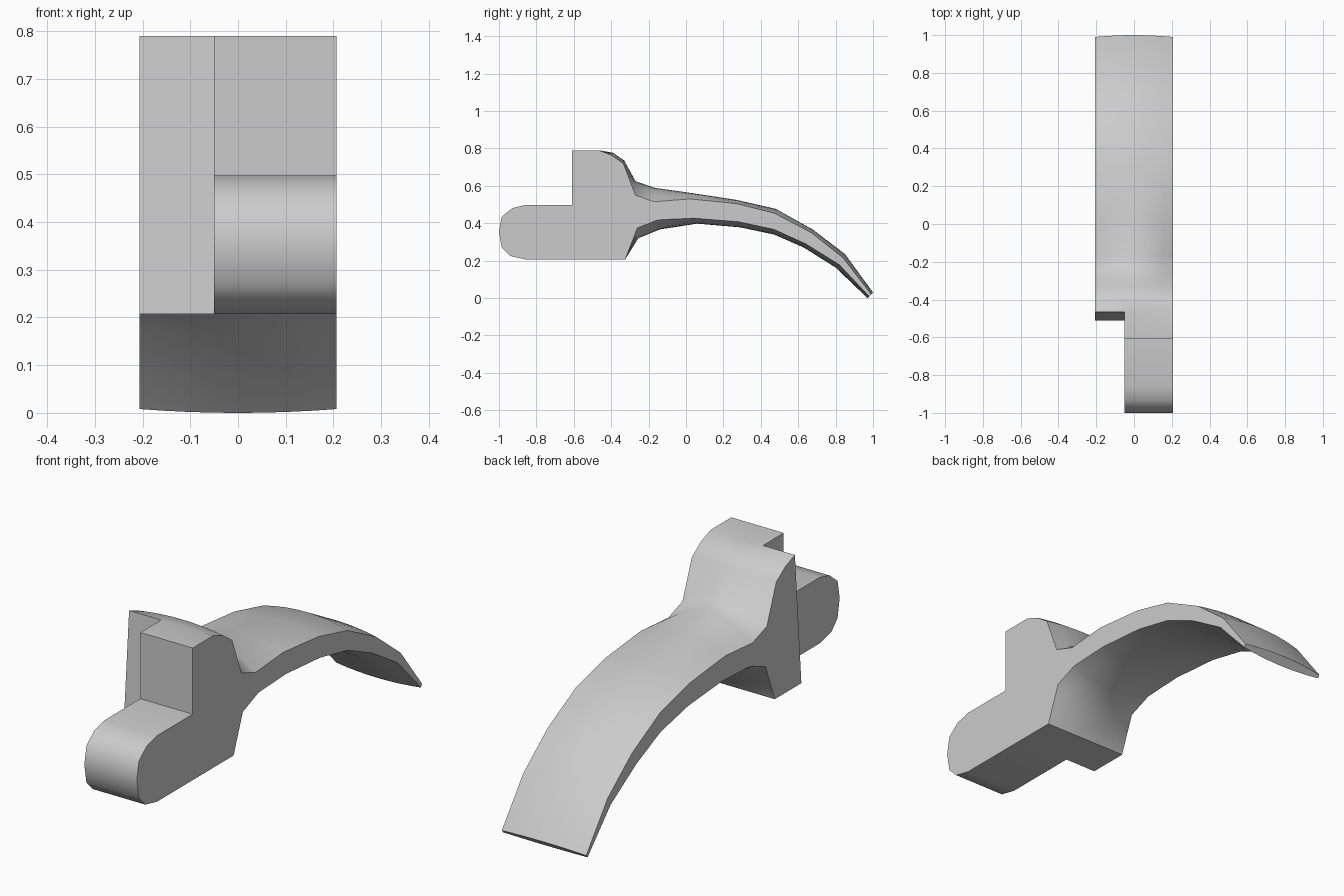
import bpy, bmesh

if "Cube" in bpy.data.objects:
    bpy.data.objects.remove(bpy.data.objects["Cube"])

W = 0.206
stations = [-W, -0.155, -0.103, -0.05, 0.0, 0.05, 0.103, 0.155, W]
SPLIT = 3  # station where the head steps forward into the tab

# Head and lever outline (y, z): along the side edge and along the crowned middle
edge = [(-.465, .79), (-.40, .765), (-.335, .72), (-.27, .55), (-.17, .515),
        (.02, .53), (.27, .505), (.47, .455), (.67, .35), (.84, .215), (.99, .02),
        (.98, .008), (.82, .178), (.64, .29), (.47, .367), (.28, .408), (.04, .427),
        (-.15, .418), (-.26, .375), (-.325, .207), (-.51, .207)]
middle = [(-.465, .79), (-.39, .777), (-.33, .735), (-.27, .625), (-.17, .59),
          (.02, .563), (.27, .525), (.48, .477), (.68, .365), (.85, .235), (1.0, .03),
          (.97, 0.0), (.80, .163), (.63, .27), (.47, .34), (.29, .378), (.06, .398),
          (-.14, .367), (-.255, .32), (-.325, .207), (-.51, .207)]
# Round-nosed tab and front of the right half, from bottom to top
nose = [(-.86, .207), (-.94, .225), (-.985, .27), (-1.0, .355), (-.985, .435),
        (-.93, .48), (-.86, .498), (-.61, .498), (-.61, .79)]

bm = bmesh.new()


def row(x, pts):
    return [bm.verts.new((x, y, z)) for y, z in pts]


def bridge(a, b):
    for i in range(len(a) - 1):
        bm.faces.new((a[i], a[i + 1], b[i + 1], b[i]))


# Crowned body across the full width
body = []
for x in stations:
    c = 1 - (x / W) ** 2
    body.append(row(x, [(e[0] + (m[0] - e[0]) * c, e[1] + (m[1] - e[1]) * c)
                        for e, m in zip(edge, middle)]))
for a, b in zip(body, body[1:]):
    bridge(a, b)

# Sloped front of the left half
for a, b in zip(body[:SPLIT], body[1:SPLIT + 1]):
    bridge([a[-1], a[0]], [b[-1], b[0]])

# Tab on the right half
tabs = [row(x, nose) for x in stations[SPLIT:]]
loops = [[b[-1]] + t + [b[0]] for b, t in zip(body[SPLIT:], tabs)]
for a, b in zip(loops, loops[1:]):
    bridge(a, b)

# Left side, step wall and right side
bm.faces.new(body[0])
bm.faces.new(loops[0])
bm.faces.new(body[-1] + tabs[-1])

bmesh.ops.recalc_face_normals(bm, faces=bm.faces)
mesh = bpy.data.meshes.new("lever")
bm.to_mesh(mesh)
bm.free()
lever = bpy.data.objects.new("lever", mesh)
bpy.context.collection.objects.link(lever)
bpy.context.view_layer.objects.active = lever
lever.select_set(True)
bpy.ops.object.shade_smooth_by_angle(angle=1.0)
